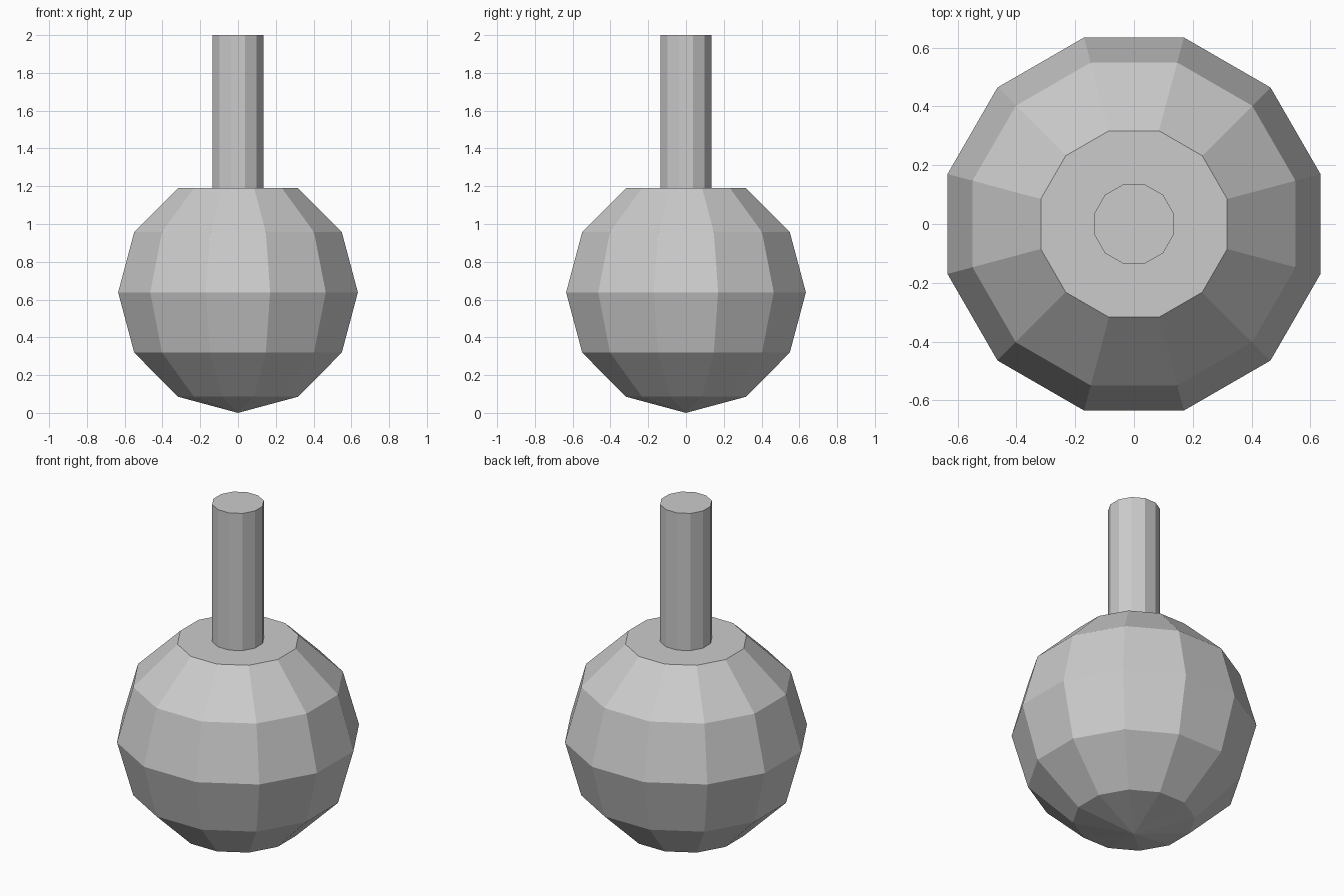
import bpy
import bmesh
import math
from mathutils import Matrix

SIDES = 12
RADIUS = 0.657        # corner radius of the body
HALF_HEIGHT = 0.638   # body centre height, and pole distance
CAP_Z = HALF_HEIGHT * (1 + math.cos(math.pi / 6))
TURN = Matrix.Rotation(math.pi / SIDES, 4, 'Z')  # flat sides face the axes

if "Cube" in bpy.data.objects:
    bpy.data.objects.remove(bpy.data.objects["Cube"], do_unlink=True)

grey = bpy.data.materials.new("plain_grey")
grey.use_nodes = True
grey.diffuse_color = (0.6, 0.6, 0.6, 1)
grey.node_tree.nodes["Principled BSDF"].inputs["Base Color"].default_value = grey.diffuse_color


def add_part(name, bm):
    """Turn a bmesh into a flat shaded grey object."""
    bmesh.ops.recalc_face_normals(bm, faces=bm.faces)
    mesh = bpy.data.meshes.new(name)
    bm.to_mesh(mesh)
    bm.free()
    mesh.materials.append(grey)
    part = bpy.data.objects.new(name, mesh)
    bpy.context.collection.objects.link(part)
    return part


# Round body: faceted ball with its top pole replaced by a flat cap
bm = bmesh.new()
place = Matrix.Translation((0, 0, HALF_HEIGHT)) @ TURN @ Matrix.Diagonal((RADIUS, RADIUS, HALF_HEIGHT, 1))
bmesh.ops.create_uvsphere(bm, u_segments=SIDES, v_segments=6, radius=1, matrix=place)
top_pole = max(bm.verts, key=lambda v: v.co.z)
bmesh.ops.delete(bm, geom=[top_pole], context='VERTS')
bmesh.ops.holes_fill(bm, edges=[e for e in bm.edges if e.is_boundary], sides=SIDES)
add_part("round_body", bm)

# Neck: straight closed tube standing on the cap
bm = bmesh.new()
height = 2 - CAP_Z
bmesh.ops.create_cone(bm, cap_ends=True, segments=SIDES, radius1=0.14, radius2=0.14, depth=height,
                      matrix=Matrix.Translation((0, 0, CAP_Z + height / 2)) @ TURN)
add_part("neck", bm)
